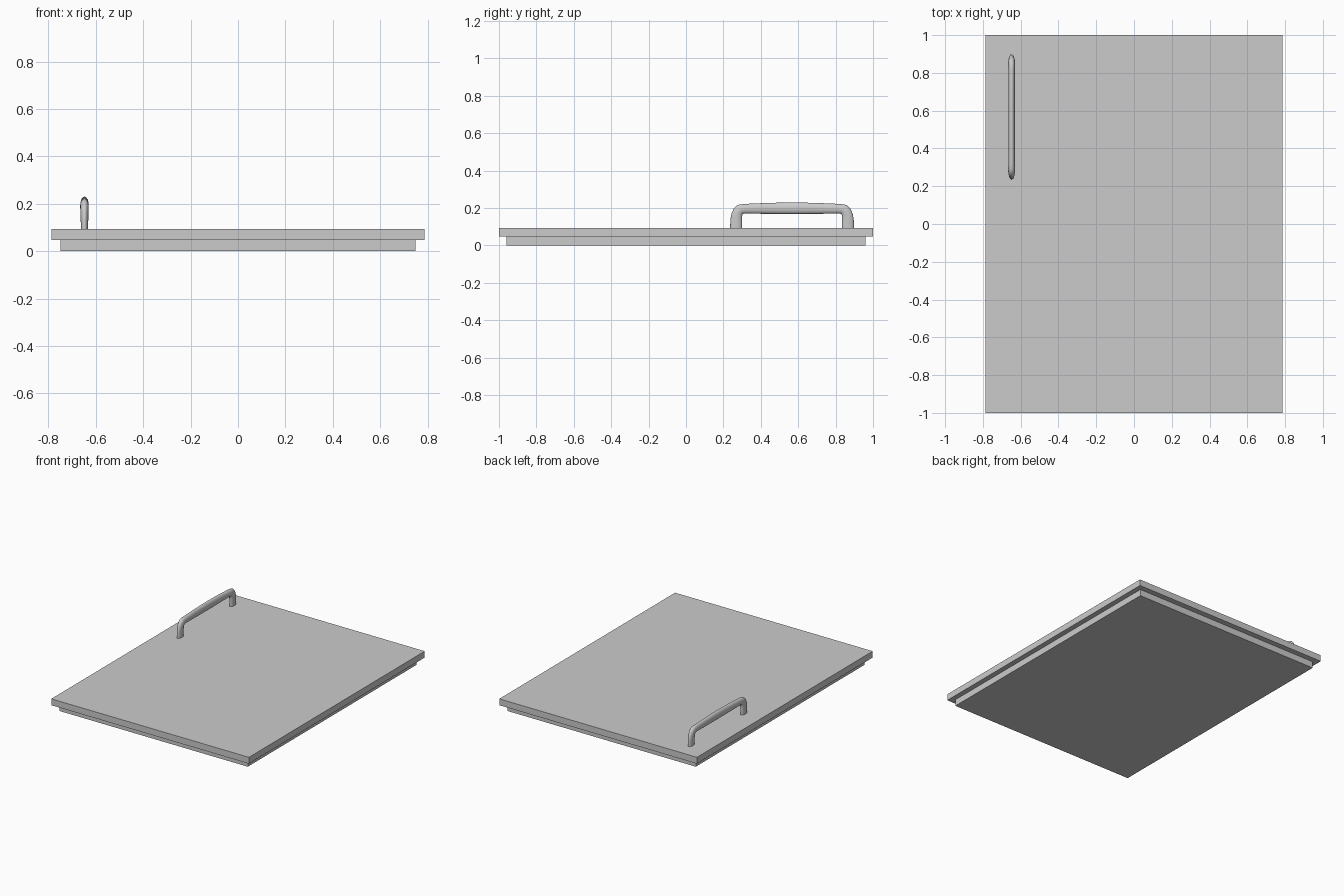
import bpy, bmesh, math
from mathutils import Vector

cube = bpy.data.objects.get("Cube")
if cube:
    bpy.data.objects.remove(cube, do_unlink=True)

# One plain grey for the whole door
grey = bpy.data.materials.new("light_grey")
grey.use_nodes = True
colour = (0.6, 0.6, 0.6, 1)
grey.diffuse_color = colour
grey.node_tree.nodes["Principled BSDF"].inputs["Base Color"].default_value = colour


def finish(name, bm):
    bmesh.ops.recalc_face_normals(bm, faces=bm.faces)
    mesh = bpy.data.meshes.new(name)
    bm.to_mesh(mesh)
    bm.free()
    mesh.materials.append(grey)
    obj = bpy.data.objects.new(name, mesh)
    bpy.context.collection.objects.link(obj)
    return obj


def slab(name, half_x, half_y, bottom, top):
    bm = bmesh.new()
    bmesh.ops.create_cube(bm, size=2)
    for v in bm.verts:
        v.co = (v.co.x * half_x, v.co.y * half_y, top if v.co.z > 0 else bottom)
    return finish(name, bm)


# Door panel and the smaller inner panel beneath it
slab("door_panel", 0.787, 1.0, 0.047, 0.093)
slab("inner_panel", 0.75, 0.96, 0.0, 0.047)

# Handle: oval rings spanning outer and inner outline points (y, z), mirrored about its middle
HANDLE_X, MIDDLE, SIDES = -0.648, 0.567, 20
half = [
    ((0.236, 0.085), (0.300, 0.085), 0.015),
    ((0.237, 0.135), (0.300, 0.135), 0.016),
    ((0.243, 0.170), (0.300, 0.155), 0.017),
    ((0.255, 0.196), (0.301, 0.163), 0.018),
    ((0.270, 0.212), (0.304, 0.168), 0.018),
    ((0.288, 0.219), (0.310, 0.170), 0.018),
    ((0.320, 0.222), (0.325, 0.170), 0.017),
    ((0.430, 0.227), (0.430, 0.169), 0.017),
    ((MIDDLE, 0.230), (MIDDLE, 0.168), 0.017),
]


def mirrored(point):
    return (2 * MIDDLE - point[0], point[1])


stations = half + [(mirrored(o), mirrored(i), w) for o, i, w in reversed(half[:-1])]
bm = bmesh.new()
rings = []
for outer, inner, half_width in stations:
    a, b = Vector((HANDLE_X, *outer)), Vector((HANDLE_X, *inner))
    ring = []
    for k in range(SIDES):
        t = 2 * math.pi * k / SIDES
        side = Vector((half_width * math.sin(t), 0, 0))
        ring.append(bm.verts.new((a + b) / 2 + (a - b) / 2 * math.cos(t) + side))
    rings.append(ring)
for r, s in zip(rings, rings[1:]):
    for k in range(SIDES):
        n = (k + 1) % SIDES
        bm.faces.new((r[k], r[n], s[n], s[k]))
for ring in (rings[0], rings[-1]):
    bm.faces.new(ring)
handle = finish("handle", bm)
bpy.ops.object.select_all(action="DESELECT")
handle.select_set(True)
bpy.context.view_layer.objects.active = handle
bpy.ops.object.shade_smooth_by_angle(angle=math.radians(50))
